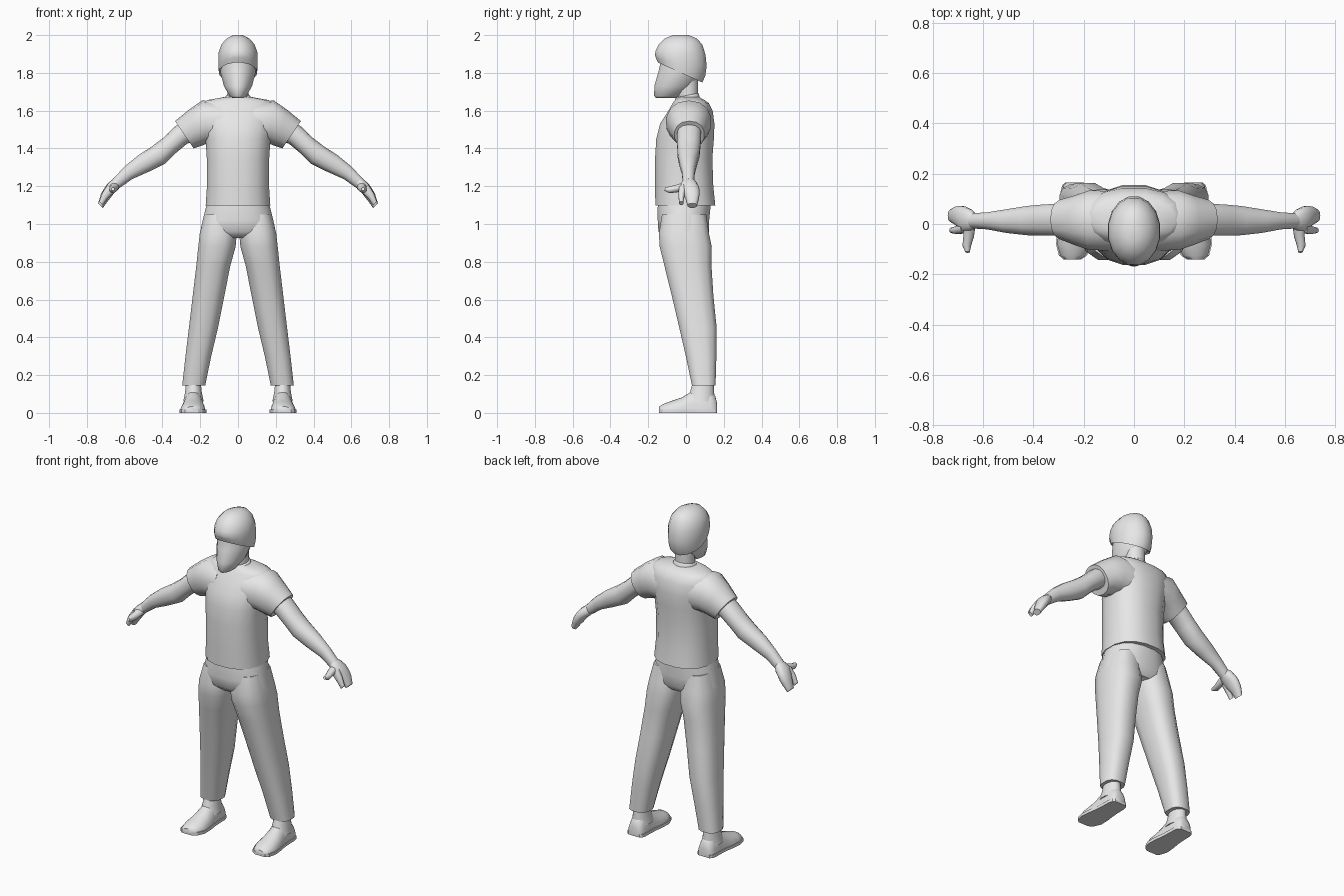
import bpy, bmesh, math
from mathutils import Vector

grey = bpy.data.materials.new("plain grey")
grey.diffuse_color = (0.8, 0.8, 0.8, 1)


def ring(c, u, v, n=16, p=1.0):
    """Superellipse section around c with half axes u and v."""
    c, u, v = Vector(c), Vector(u), Vector(v)
    pts = []
    for i in range(n):
        a = 2 * math.pi * (i + 0.5) / n
        x, y = math.cos(a), math.sin(a)
        pts.append(c + u * math.copysign(abs(x) ** p, x) + v * math.copysign(abs(y) ** p, y))
    return pts


def flat(z, x0, x1, y0, y1, slope=0.0, n=16, p=0.85):
    """Level section, tilted along y by slope."""
    cy, ry = (y0 + y1) / 2, (y1 - y0) / 2
    return ring(((x0 + x1) / 2, cy, z + slope * cy), ((x1 - x0) / 2, 0, 0), (0, ry, slope * ry), n, p)


def limb(tx, tz, bx, bz, y0, y1, n=14, p=0.9):
    """Section across an arm, from its top point to its bottom point."""
    return ring(((tx + bx) / 2, (y0 + y1) / 2, (tz + bz) / 2),
                (0, (y1 - y0) / 2, 0), ((tx - bx) / 2, 0, (tz - bz) / 2), n, p)


def loft(name, rings, mirror=False, angle=50):
    bm = bmesh.new()
    rows = [[bm.verts.new(p) for p in r] for r in rings]
    n = len(rows[0])
    for a, b in zip(rows, rows[1:]):
        for i in range(n):
            j = (i + 1) % n
            bm.faces.new((a[i], a[j], b[j], b[i]))
    bm.faces.new(rows[0])
    bm.faces.new(rows[-1])
    bmesh.ops.recalc_face_normals(bm, faces=bm.faces)
    me = bpy.data.meshes.new(name)
    bm.to_mesh(me)
    bm.free()
    me.materials.append(grey)
    ob = bpy.data.objects.new(name, me)
    bpy.context.collection.objects.link(ob)
    bpy.ops.object.select_all(action='DESELECT')
    ob.select_set(True)
    bpy.context.view_layer.objects.active = ob
    bpy.ops.object.shade_smooth_by_angle(angle=math.radians(angle))
    if mirror:
        ob.modifiers.new("mirror", 'MIRROR').use_mirror_merge = False
    return ob


# Head: narrow jaw with a pointed front
loft("head", [flat(z, -w, w, a, b, p=1.1) for z, w, a, b in (
    (1.667, .030, -.160, -.05), (1.677, .045, -.170, -.03), (1.73, .076, -.170, .05),
    (1.80, .095, -.150, .085), (1.85, .099, -.138, .095), (1.92, .095, -.135, .09),
    (1.96, .07, -.11, .07))])
loft("neck", [flat(z, -.056, .056, a, b, p=1) for z, a, b in ((1.62, -.04, .065), (1.78, -.05, .065))])

# Hair: cap with a rim falling from the fringe to the nape
loft("hair", [flat(z, -w, w, a, b, s, p=1) for z, w, a, b, s in (
    (1.80, .092, -.13, .075, -.45), (1.788, .102, -.150, .088, -.45),
    (1.82, .105, -.163, .104, -.38), (1.86, .106, -.167, .112, -.22),
    (1.905, .104, -.163, .106, -.08), (1.95, .090, -.146, .088, 0),
    (1.982, .062, -.115, .06, 0), (2.0, .025, -.07, .015, 0))])

# Shirt: torso, collar and sleeves
loft("shirt_body", [flat(z, -w, w, a, b, p=.85) for z, w, a, b in (
    (1.097, .174, -.165, .158), (1.20, .167, -.166, .147), (1.35, .168, -.166, .142),
    (1.45, .175, -.160, .150), (1.53, .188, -.140, .153), (1.60, .198, -.095, .143),
    (1.64, .190, -.072, .122), (1.656, .165, -.06, .10), (1.672, .075, -.05, .07))])
loft("collar", [flat(z, -w, w, a, b, .2, p=1) for z, w, a, b in (
    (1.64, .075, -.065, .075), (1.675, .066, -.058, .07), (1.68, .06, -.05, .065))])
loft("sleeve", [limb(*s) for s in (
    (.08, 1.645, .09, 1.42, -.11, .135), (.19, 1.654, .165, 1.425, -.105, .135),
    (.26, 1.605, .205, 1.41, -.085, .115), (.333, 1.545, .235, 1.40, -.062, .098))], True)

# Arm down to the wrist
loft("arm", [limb(*s) for s in (
    (.27, 1.56, .22, 1.44, -.045, .08), (.335, 1.515, .27, 1.425, -.048, .082),
    (.395, 1.457, .33, 1.375, -.048, .078), (.45, 1.415, .385, 1.32, -.046, .073),
    (.53, 1.362, .465, 1.28, -.037, .06), (.60, 1.305, .56, 1.238, -.022, .047),
    (.66, 1.24, .635, 1.185, -.018, .043))], True)

# Hand: palm with joined fingers, a free finger and the thumb
loft("hand", [limb(*s) for s in (
    (.64, 1.25, .62, 1.20, -.015, .04), (.66, 1.24, .635, 1.182, -.026, .058),
    (.69, 1.215, .655, 1.165, -.035, .07), (.708, 1.19, .67, 1.145, -.02, .073),
    (.725, 1.16, .69, 1.12, -.004, .07), (.741, 1.11, .715, 1.085, .008, .058))], True)
loft("finger", [limb(*s, n=10) for s in (
    (.69, 1.21, .655, 1.167, -.038, .005), (.718, 1.165, .69, 1.135, -.041, -.008),
    (.735, 1.12, .715, 1.10, -.036, -.014))], True)
loft("thumb", [ring(c, (w, 0, 0), (0, w * .3, w), 10) for c, w in (
    ((.655, -.005, 1.20), .026), ((.658, -.05, 1.188), .022),
    ((.665, -.085, 1.182), .018), ((.662, -.112, 1.185), .009))], True)

# Trousers: hips and tapering legs
loft("trouser_hips", [flat(z, -w, w, a, b) for z, w, a, b in (
    (1.13, .160, -.148, .13), (1.09, .172, -.152, .132), (1.02, .190, -.152, .125),
    (.96, .203, -.148, .125), (.925, .15, -.11, .10))])
loft("trouser_leg", [flat(z, i, o, a, b, n=12, p=.75) for z, i, o, a, b in (
    (1.05, .015, .178, -.13, .11), (.95, .004, .205, -.147, .125),
    (.88, .010, .213, -.143, .14), (.78, .038, .223, -.118, .138),
    (.62, .070, .242, -.078, .148), (.45, .104, .262, -.038, .165),
    (.30, .140, .28, -.003, .163), (.145, .172, .297, .03, .158))], True, 40)


# Shoe: domed sections along the foot, on a slightly wider sole
def dome(y, x, w, h):
    top = [Vector((x + w * math.cos(a) * (1 - .12 * math.sin(a)), y, .012 + (h - .012) * math.sin(a) ** .8))
           for a in (max(0, math.pi * i / 12) for i in range(12))]
    return top + [Vector((x - w, y, .012))]


FOOT = ((-.142, .246, .030, .034), (-.125, .243, .052, .045), (-.08, .239, .067, .062),
        (-.02, .237, .064, .082), (.03, .236, .056, .115), (.08, .236, .053, .13),
        (.13, .236, .052, .12), (.155, .236, .045, .09), (.165, .236, .033, .05))
loft("shoe", [dome(*f) for f in FOOT], True)
loft("sole", [[Vector((x + s * (w + .004), y, z)) for s, z in ((-1, 0), (1, 0), (1, .018), (-1, .018))]
              for y, x, w, h in FOOT], True, 30)
loft("ankle", [flat(z, .236 - w, .236 + w, a, b, p=1) for z, w, a, b in (
    (.06, .055, .0, .155), (.11, .045, .02, .15), (.2, .036, .045, .145))], True)
